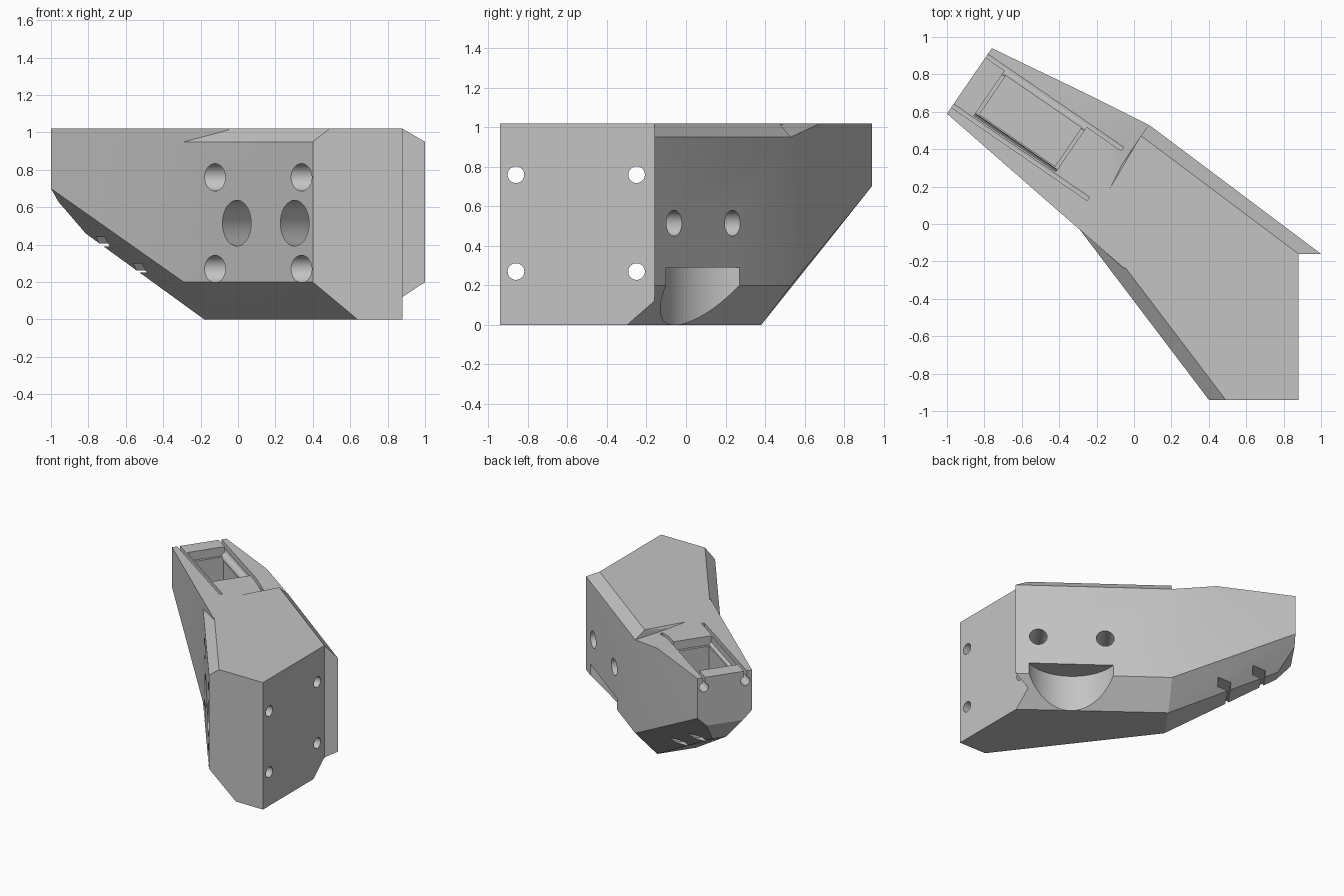
import bpy, bmesh, math
from mathutils import Vector, Matrix

if "Cube" in bpy.data.objects:
    bpy.data.objects.remove(bpy.data.objects["Cube"])

grey = bpy.data.materials.new("plain grey")
grey.use_nodes = True
grey.diffuse_color = (0.55, 0.55, 0.55, 1)
grey.node_tree.nodes["Principled BSDF"].inputs["Base Color"].default_value = (0.55, 0.55, 0.55, 1)

ALONG = Vector((0.825, -0.566, 0))   # arm direction, from tip to body
ACROSS = Vector((0.566, 0.825, 0))
TIP = Vector((-1.0, 0.59, 0))
BACK_NORMAL = Vector((0.6, 0.8, 0))


def arm(d, side, z):
    return TIP + ALONG * d + ACROSS * side + Vector((0, 0, z))


def make(name, bm):
    bmesh.ops.recalc_face_normals(bm, faces=bm.faces)
    mesh = bpy.data.meshes.new(name)
    bm.to_mesh(mesh)
    bm.free()
    mesh.materials.append(grey)
    ob = bpy.data.objects.new(name, mesh)
    bpy.context.collection.objects.link(ob)
    return ob


def hull(name, points):
    bm = bmesh.new()
    for p in points:
        bm.verts.new(p)
    res = bmesh.ops.convex_hull(bm, input=bm.verts)
    loose = [v for v in bm.verts if not v.link_faces]
    bmesh.ops.delete(bm, geom=loose, context='VERTS')
    bmesh.ops.dissolve_limit(bm, angle_limit=0.004, verts=bm.verts, edges=bm.edges)
    return make(name, bm)


def cylinder(name, a, b, r, sides=48):
    a, b = Vector(a), Vector(b)
    bm = bmesh.new()
    turn = (b - a).to_track_quat('Z', 'Y').to_matrix().to_4x4()
    bmesh.ops.create_cone(bm, cap_ends=True, segments=sides, radius1=r, radius2=r,
                          depth=(b - a).length, matrix=Matrix.Translation((a + b) / 2) @ turn)
    return make(name, bm)


def arm_box(name, d, side, z):
    return hull(name, [arm(i, j, k) for i in d for j in side for k in z])


def combine(target, tool, operation):
    mod = target.modifiers.new(tool.name, 'BOOLEAN')
    mod.operation = operation
    mod.solver = 'EXACT'
    mod.object = tool
    bpy.context.view_layer.objects.active = target
    bpy.ops.object.modifier_apply(modifier=mod.name)
    bpy.data.objects.remove(tool)


# Section where the arm meets the body
joint = [(-0.29, -0.03, 0.2), (-0.29, -0.03, 0.95), (0.08, 0.53, 0.2), (0.08, 0.53, 0.95),
         (-0.18, 0.13, 0), (-0.01, 0.38, 0)]

# Main body with chamfered long edges
body = hull("angled_mount_body", joint + [
    (-0.233, 0.013, 1.02), (0.037, 0.472, 1.02),
    (0.4, -0.94, 0.2), (0.4, -0.94, 0.95), (0.49, -0.94, 1.02), (0.64, -0.94, 0),
    (1, -0.94, 0), (1, -0.94, 1.02), (1, -0.16, 0.2), (1, -0.16, 0.95),
    (1, -0.25, 1.02), (1, -0.39, 0)])
step = hull("side_step", [(x, y, z) for x in (0.88, 1.5) for y in (-1.5, -0.16) for z in (-1, 2)])
combine(body, step, 'DIFFERENCE')

# Tapering arm with a faceted tip
tip = []
for s in (-1, 1):
    tip += [arm(0, 0.212 + s * w, z) for w, z in ((0.212, 1.02), (0.212, 0.7), (0.142, 0.63))]
    tip.append(arm(0.115, 0.212 + s * 0.052, 0.46))
arm_part = hull("arm", joint + tip + [(-0.05, -0.24, 1.02), (-0.22, 0.68, 1.02)])
combine(body, arm_part, 'UNION')

cuts = []
# Four cross holes with counterbores on the slanted face
for y, x in ((-0.86, 0.34), (-0.25, -0.13)):
    for z in (0.27, 0.76):
        cuts.append(cylinder("cross_hole", (-1, y, z), (1.2, y, z), 0.042))
        cuts.append(cylinder("counterbore", (x - 0.3, y, z), (x + 0.2, y, z), 0.073))

# Two holes square to the back wall, wide at the front
for x, y in ((0.867, -0.06), (0.473, 0.235)):
    p = Vector((x, y, 0.515))
    cuts.append(cylinder("back_hole", p + BACK_NORMAL * 0.2, p - BACK_NORMAL * 0.5, 0.065))
    cuts.append(cylinder("wide_bore", p - BACK_NORMAL * 0.3, p - BACK_NORMAL * 1.4, 0.122))

# Round relief under the back wall
c = Vector((0.673, 0.085, 0)) + BACK_NORMAL * 0.177
cuts.append(cylinder("round_relief", c + Vector((0, 0, -0.2)), c + Vector((0, 0, 0.29)), 0.357, 96))

# Pocket in the arm, with a narrow ledge at its rim
cuts.append(arm_box("pocket", (0.145, 0.635), (0.095, 0.345), (0.62, 1.2)))
cuts.append(arm_box("pocket_rim", (0.125, 0.655), (0.073, 0.37), (0.95, 1.2)))

# Rail slots with round channels
for side in (0.052, 0.375):
    cuts.append(arm_box("rail_slot", (-0.1, 0.88), (side - 0.011, side + 0.011), (0.94, 1.2)))
    cuts.append(cylinder("rail_channel", arm(-0.1, side, 0.94), arm(0.88, side, 0.94), 0.036, 32))

# Strap slots under the arm
for d, z in ((0.26, 0.39), (0.52, 0.25)):
    cuts.append(arm_box("strap_slot", (d - 0.05, d + 0.05), (-0.1, 0.6), (z, z + 0.05)))

for cut in cuts:
    combine(body, cut, 'DIFFERENCE')

# Smooth bores, crisp edges
bpy.ops.object.select_all(action='DESELECT')
body.select_set(True)
bpy.context.view_layer.objects.active = body
bpy.ops.object.shade_smooth_by_angle(angle=math.radians(20))
